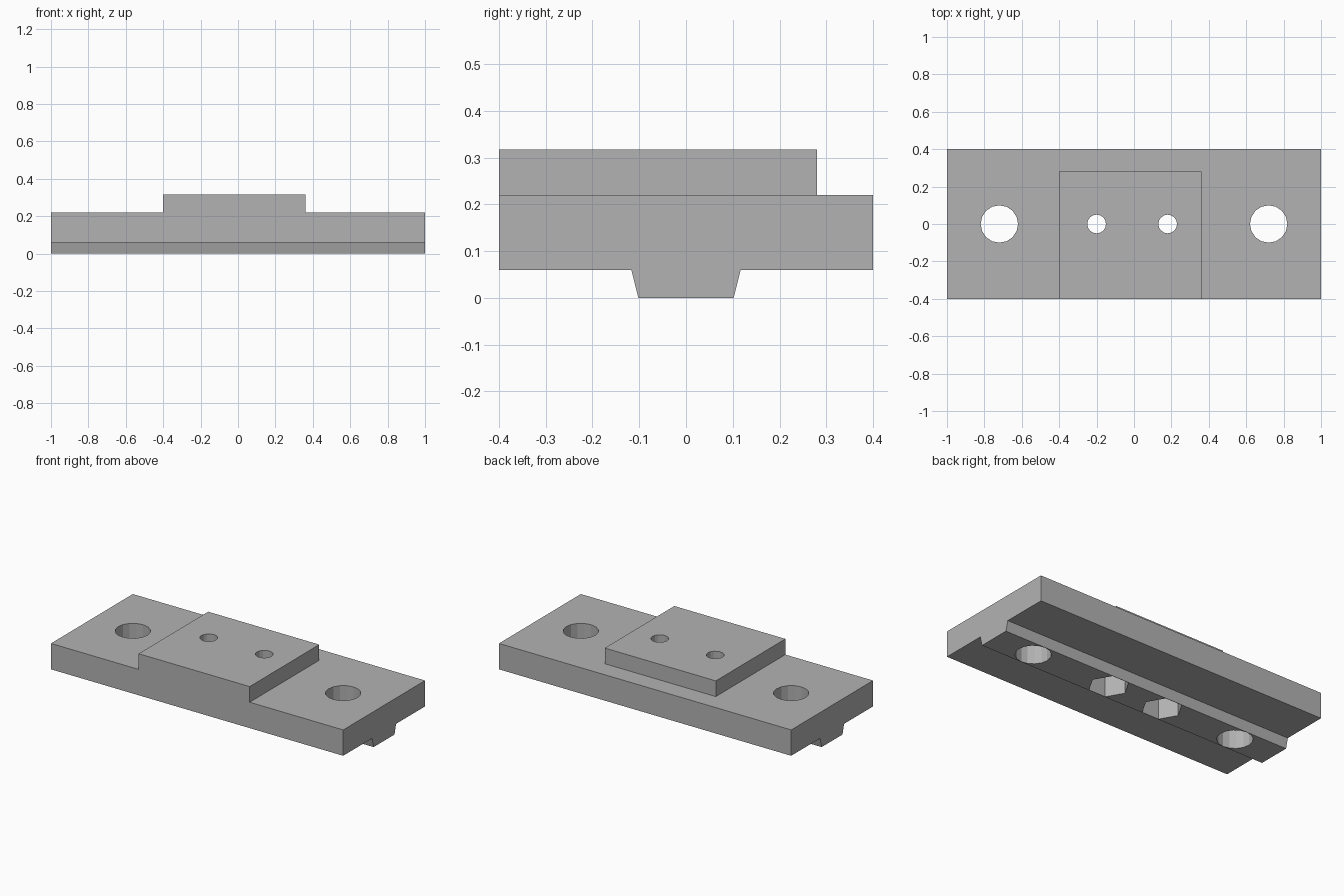
import bpy
import bmesh

cube = bpy.data.objects.get("Cube")
if cube:
    bpy.data.objects.remove(cube, do_unlink=True)

grey = bpy.data.materials.new("plain grey")
grey.use_nodes = True
colour = (0.45, 0.45, 0.45, 1)
grey.diffuse_color = colour
grey.node_tree.nodes["Principled BSDF"].inputs["Base Color"].default_value = colour


def extrude(name, outline, offset):
    """Solid made by sweeping a flat outline along an offset."""
    bm = bmesh.new()
    face = bm.faces.new([bm.verts.new(p) for p in outline])
    swept = bmesh.ops.extrude_face_region(bm, geom=[face])["geom"]
    verts = [v for v in swept if isinstance(v, bmesh.types.BMVert)]
    bmesh.ops.translate(bm, verts=verts, vec=offset)
    bmesh.ops.recalc_face_normals(bm, faces=bm.faces)
    mesh = bpy.data.meshes.new(name)
    bm.to_mesh(mesh)
    bm.free()
    mesh.materials.append(grey)
    obj = bpy.data.objects.new(name, mesh)
    bpy.context.collection.objects.link(obj)
    return obj


def cutter(name, x, radius, sides, bottom, top):
    bpy.ops.mesh.primitive_cylinder_add(vertices=sides, radius=radius, depth=top - bottom,
                                        location=(x, 0, (bottom + top) / 2),
                                        rotation=(0, 0, 1.5708))
    obj = bpy.context.object
    obj.name = name
    obj.data.materials.append(grey)
    return obj


def combine(target, tool, operation):
    mod = target.modifiers.new(tool.name, "BOOLEAN")
    mod.operation = operation
    mod.solver = "EXACT"
    mod.object = tool
    bpy.context.view_layer.objects.active = target
    bpy.ops.object.modifier_apply(modifier=mod.name)
    bpy.data.objects.remove(tool, do_unlink=True)


# Base plate with a tapered guide rib underneath
half = [(0.4, 0.22), (0.4, 0.06), (0.117, 0.06), (0.102, 0)]
profile = half + [(-y, z) for y, z in reversed(half)]
plate = extrude("mounting_plate", [(-1, y, z) for y, z in profile], (2, 0, 0))

# Raised pad, flush with the front edge
pad = extrude("raised_pad", [(-0.4, -0.4, 0.12), (0.36, -0.4, 0.12),
                             (0.36, 0.28, 0.12), (-0.4, 0.28, 0.12)], (0, 0, 0.197))
combine(plate, pad, "UNION")

# Large holes near the ends
for x in (-0.72, 0.72):
    combine(plate, cutter("end_hole", x, 0.1, 16, -0.1, 0.5), "DIFFERENCE")

# Small bolt holes with hexagonal nut pockets below
for x in (-0.2, 0.18):
    combine(plate, cutter("bolt_hole", x, 0.05, 16, -0.1, 0.5), "DIFFERENCE")
    combine(plate, cutter("nut_pocket", x, 0.115, 6, -0.1, 0.16), "DIFFERENCE")

# Merge coplanar faces left by the joins
bm = bmesh.new()
bm.from_mesh(plate.data)
bmesh.ops.remove_doubles(bm, verts=bm.verts, dist=0.0001)
bmesh.ops.dissolve_limit(bm, angle_limit=0.01, verts=bm.verts, edges=bm.edges)
bm.to_mesh(plate.data)
bm.free()
